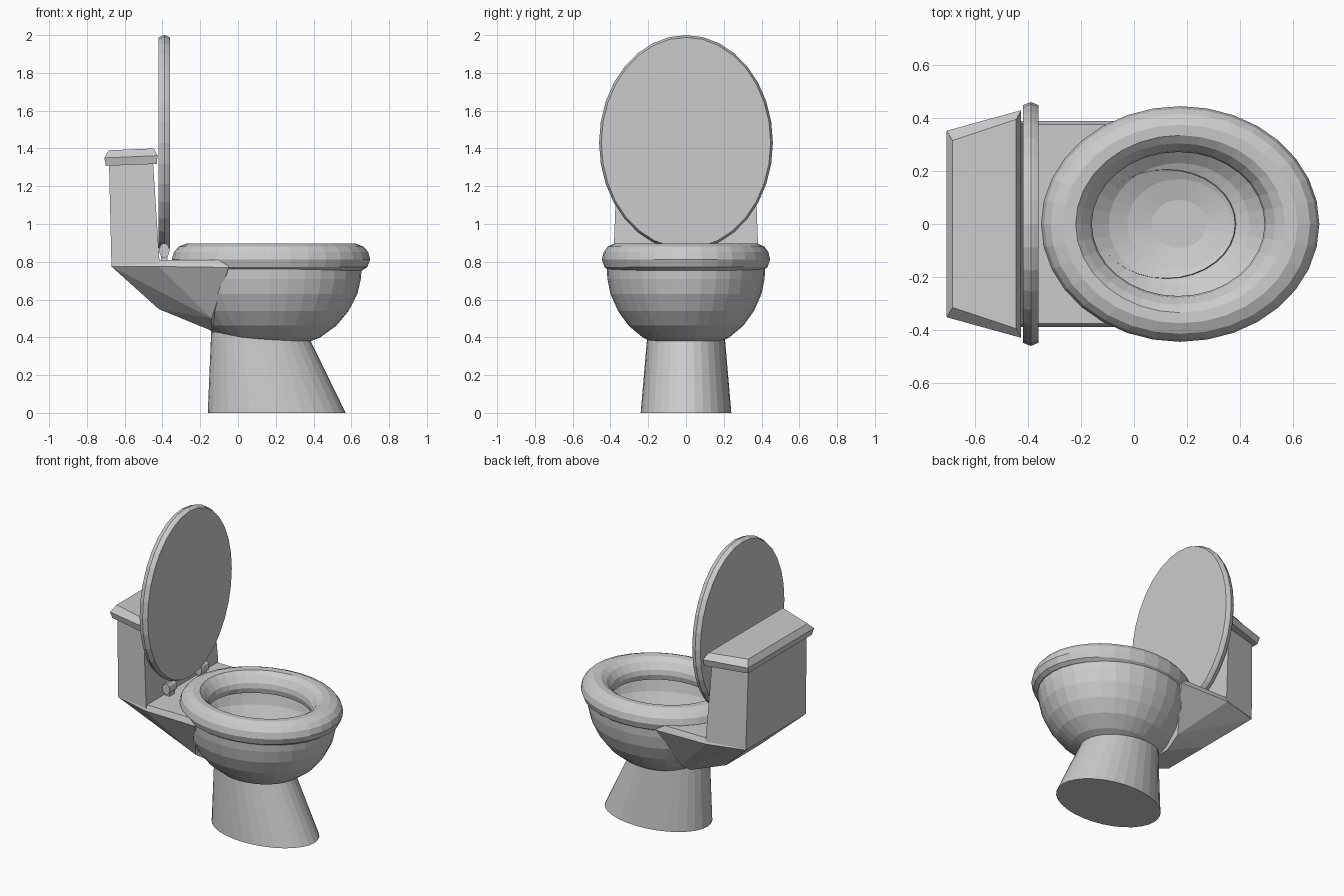
import bpy, bmesh
from math import sin, cos, tau

if "Cube" in bpy.data.objects:
    bpy.data.objects.remove(bpy.data.objects["Cube"])

N = 32


def finish(bm, name):
    bmesh.ops.recalc_face_normals(bm, faces=bm.faces)
    me = bpy.data.meshes.new(name)
    bm.to_mesh(me)
    bm.free()
    ob = bpy.data.objects.new(name, me)
    bpy.context.collection.objects.link(ob)
    return ob


def loft(name, rings, cap_start=False, cap_end=False, closed=False):
    """Skin a list of point rings with quads."""
    bm = bmesh.new()
    vs = [[bm.verts.new(p) for p in r] for r in rings]
    pairs = list(zip(vs, vs[1:])) + ([(vs[-1], vs[0])] if closed else [])
    for a, b in pairs:
        n = len(a)
        for i in range(n):
            j = (i + 1) % n
            bm.faces.new((a[i], a[j], b[j], b[i]))
    if cap_start:
        bm.faces.new(vs[0])
    if cap_end:
        bm.faces.new(vs[-1])
    return finish(bm, name)


def oval(cx, rx, ry, z, tilt=0.0):
    return [(cx + rx * cos(tau * i / N), ry * sin(tau * i / N),
             z + tilt * cos(tau * i / N)) for i in range(N)]


def slab(xb, wb, xf, wf, zb, zf):
    """Four-sided ring: narrower at the back, wider at the front."""
    return [(xb, -wb, zb), (xf, -wf, zf), (xf, wf, zf), (xb, wb, zb)]


# Pedestal, its slanted top meeting the bowl
loft("pedestal", [oval(0.205, 0.365, 0.24, 0),
                  oval(0.12, 0.262, 0.205, 0.408, -0.022)], cap_start=True)

# Bowl: a thin shell, open at the top
bowl_prof = [(0.09, 0.352), (0.17, 0.372), (0.23, 0.40), (0.305, 0.463),
             (0.36, 0.54), (0.40, 0.63), (0.416, 0.71), (0.42, 0.775)]
bowl_rings = [oval(0.17, r * 1.155, r, z) for r, z in bowl_prof]
loft("bowl", bowl_rings, cap_start=True)

# Rim and seat ring
seat_prof = [(0.41, 0.755), (0.432, 0.772), (0.445, 0.812), (0.436, 0.852),
             (0.415, 0.88), (0.375, 0.898), (0.335, 0.896), (0.305, 0.873),
             (0.278, 0.832), (0.272, 0.80), (0.28, 0.765)]
loft("seat", [oval(0.167 + 0.008 * (r > 0.32), r * 1.18 if r > 0.32 else r * 1.2, r, z)
              for r, z in seat_prof], closed=True)

# Bracket carrying the tank, trimmed where it enters the bowl
bm = bmesh.new()
for s in (-1, 1):
    for p in [(-0.66, 0.31, 0.805), (-0.67, 0.32, 0.775), (-0.42, 0.375, 0.81),
              (-0.42, 0.39, 0.775), (-0.05, 0.375, 0.81), (-0.05, 0.39, 0.77),
              (-0.42, 0.17, 0.55), (-0.39, 0.21, 0.60), (-0.14, 0.15, 0.435),
              (-0.14, 0.25, 0.50)]:
        bm.verts.new((p[0], s * p[1], p[2]))
hull = bmesh.ops.convex_hull(bm, input=bm.verts)
inner = [v for v in hull["geom_interior"] if isinstance(v, bmesh.types.BMVert)]
bmesh.ops.delete(bm, geom=inner, context='VERTS')
bracket = finish(bm, "tank_bracket")
cutter = loft("bowl_cutter", bowl_rings + [oval(0.17, 0.485, 0.42, 0.95)], True, True)
mod = bracket.modifiers.new("trim", 'BOOLEAN')
mod.operation = 'DIFFERENCE'
mod.solver = 'EXACT'
mod.object = cutter
bpy.context.view_layer.objects.active = bracket
bpy.ops.object.modifier_apply(modifier=mod.name)
bpy.data.objects.remove(cutter)

# Tank and its bevelled lid
loft("tank", [slab(-0.67, 0.32, -0.415, 0.385, 0.78, 0.79),
              slab(-0.683, 0.31, -0.45, 0.365, 1.33, 1.33)], True, True)
loft("tank_lid", [slab(-0.70, 0.34, -0.43, 0.42, 1.308, 1.318),
                  slab(-0.708, 0.352, -0.426, 0.43, 1.35, 1.362),
                  slab(-0.685, 0.315, -0.445, 0.395, 1.39, 1.40)], True, True)

# Raised cover: upright oval disc with a bevelled edge
loft("cover", [[(x, ry * cos(tau * i / N), 1.43 + (ry + 0.11) * sin(tau * i / N))
                for i in range(N)]
               for x, ry in [(-0.42, 0.448), (-0.405, 0.455), (-0.39, 0.46),
                             (-0.375, 0.455), (-0.36, 0.448)]], True, True)

# Hinges
for s, side in ((-1, "right"), (1, "left")):
    loft("hinge_" + side,
         [[(-0.39 + 0.028 * cos(tau * i / 10), s * 0.17 + dy, 0.86 + 0.038 * sin(tau * i / 10))
           for i in range(10)] for dy in (-0.04, 0.04)], True, True)
    bpy.ops.mesh.primitive_cube_add(size=1, location=(-0.39, s * 0.17, 0.825))
    post = bpy.context.object
    post.name = "hinge_post_" + side
    post.scale = (0.035, 0.05, 0.05)
